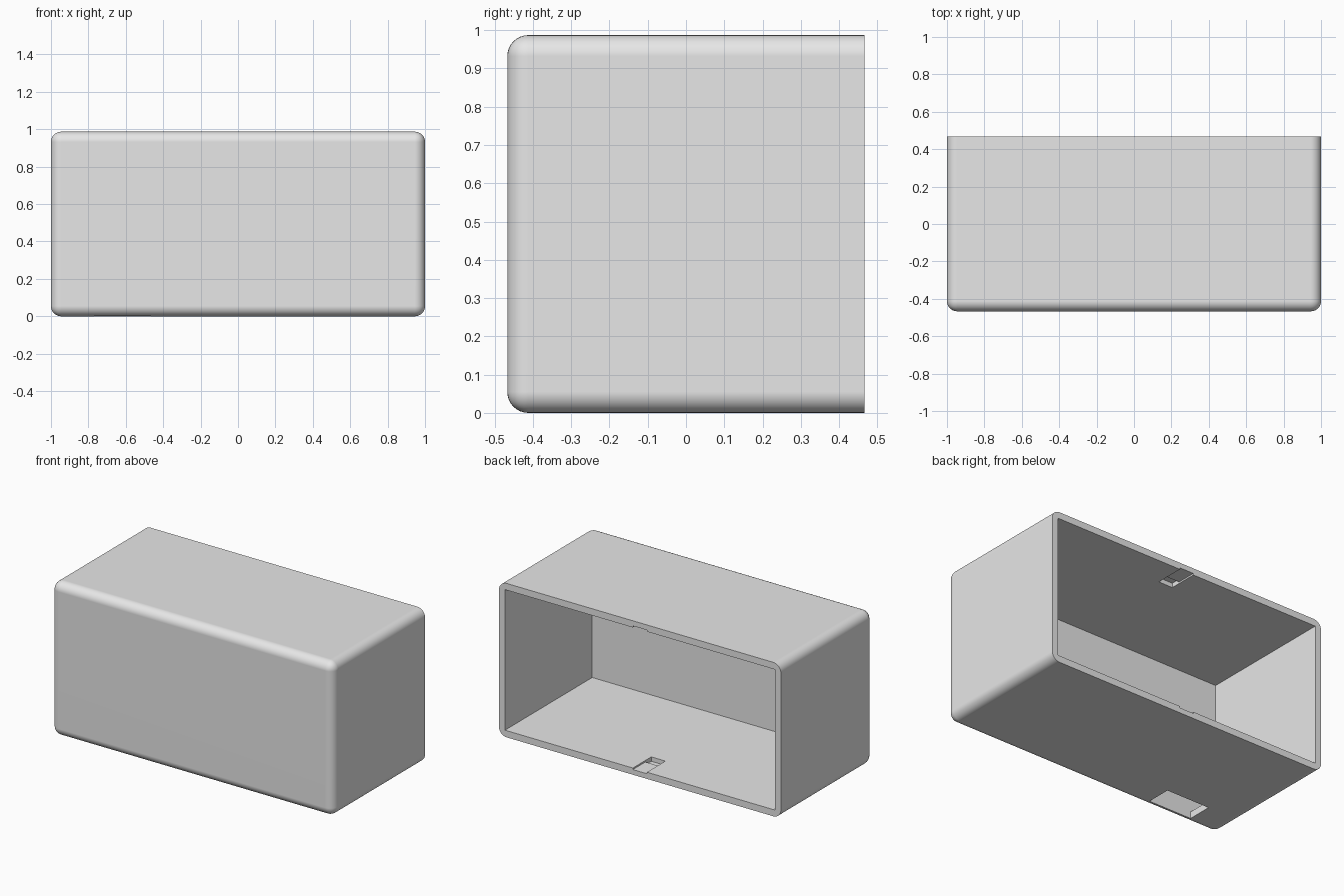
import bpy
import bmesh
import math
from mathutils import Vector

cube = bpy.data.objects.get("Cube")
if cube:
    bpy.data.objects.remove(cube, do_unlink=True)

W, D, H = 1.0, 0.467, 0.987      # half width, half depth, height
WALL, FRONT_WALL, RADIUS = 0.043, 0.05, 0.055

# Plain grey material
grey = bpy.data.materials.new("light_grey")
grey.use_nodes = True
grey.diffuse_color = (0.8, 0.8, 0.8, 1)
grey.node_tree.nodes["Principled BSDF"].inputs["Base Color"].default_value = (0.8, 0.8, 0.8, 1)


def box(name, low, high, round_edges=False):
    """Box between two corners; optionally rounds every edge not on the open back."""
    low, high = Vector(low), Vector(high)
    bm = bmesh.new()
    bmesh.ops.create_cube(bm, size=1)
    for v in bm.verts:
        v.co = (low + high) / 2 + v.co * (high - low)
    if round_edges:
        edges = [e for e in bm.edges if min(v.co.y for v in e.verts) < high.y - 0.001]
        bmesh.ops.bevel(bm, geom=edges, offset=RADIUS, segments=8,
                        profile=0.5, affect='EDGES')
    mesh = bpy.data.meshes.new(name)
    bm.to_mesh(mesh)
    bm.free()
    mesh.materials.append(grey)
    obj = bpy.data.objects.new(name, mesh)
    bpy.context.scene.collection.objects.link(obj)
    return obj


# Outer shell with rounded front and long edges
shell = box("box_shell", (-W, -D, 0), (W, D, H), round_edges=True)

# Hollow interior, open at the back
inner_front = -D + FRONT_WALL
cutters = [box("cavity_cutter", (-W + WALL, inner_front, WALL),
               (W - WALL, D + 0.1, H - WALL))]

# Slot through the floor beside the front wall
cutters.append(box("floor_slot_cutter", (-0.77, inner_front, -0.1),
                   (-0.465, -0.257, WALL + 0.05)))

# Latch groove and deeper pocket in both floor and ceiling
for side, surface, outward in (("floor", WALL, -1), ("ceiling", H - WALL, 1)):
    for part, depth, y0, y1 in (("groove", 0.01, 0.33, D + 0.1),
                                ("pocket", 0.028, 0.28, 0.34)):
        z0, z1 = sorted((surface + outward * depth, surface - outward * 0.05))
        cutters.append(box(f"{side}_{part}_cutter", (-0.05, y0, z0), (0.05, y1, z1)))

# Cut everything, then keep only the finished shell
for cutter in cutters:
    cutter.hide_render = True
    mod = shell.modifiers.new(cutter.name, 'BOOLEAN')
    mod.operation = 'DIFFERENCE'
    mod.solver = 'EXACT'
    mod.object = cutter
bpy.context.view_layer.update()
graph = bpy.context.evaluated_depsgraph_get()
finished = bpy.data.meshes.new_from_object(shell.evaluated_get(graph))
shell.modifiers.clear()
shell.data = finished
for cutter in cutters:
    bpy.data.objects.remove(cutter, do_unlink=True)

# Smooth rounded edges, crisp cut edges
for obj in bpy.context.selected_objects:
    obj.select_set(False)
shell.select_set(True)
bpy.context.view_layer.objects.active = shell
bpy.ops.object.shade_smooth_by_angle(angle=math.radians(30))
weighted = shell.modifiers.new("flat_panels", 'WEIGHTED_NORMAL')
weighted.keep_sharp = True
